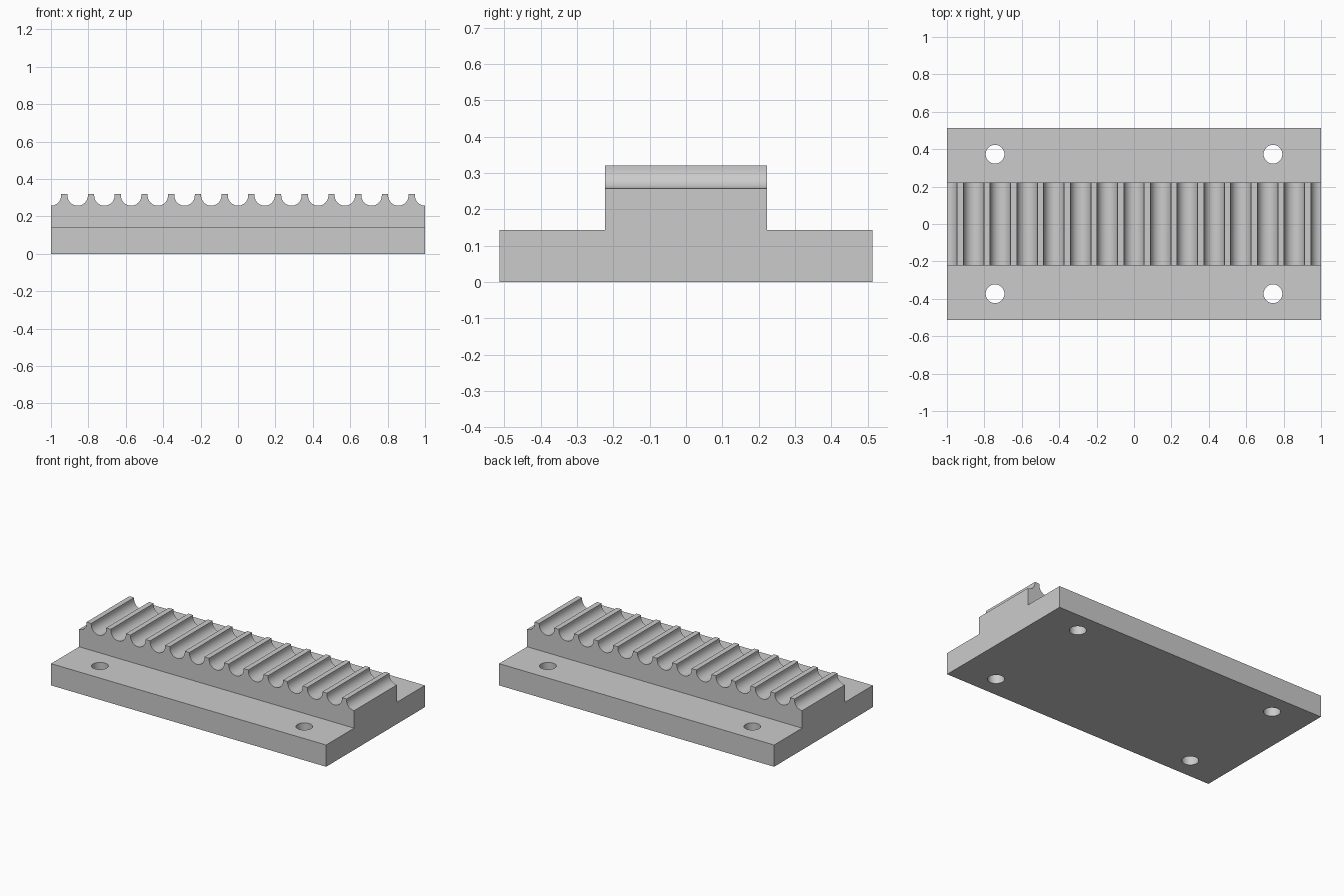
import bpy
import bmesh
import math

if "Cube" in bpy.data.objects:
    bpy.data.objects.remove(bpy.data.objects["Cube"])

HALF_LEN = 1.0
PITCH = 1 / 7          # spacing of the rack grooves
BASE_Y, BASE_Z = 0.513, 0.143
RACK_Y, RACK_Z = 0.2225, 0.32
GROOVE_R, GROOVE_Z = 0.0545, 0.312
HOLE_X, HOLE_Y, HOLE_R = 0.743, 0.373, 0.05


def prism(bm, points, sweep):
    """Extrude a closed polygon along a vector."""
    face = bm.faces.new([bm.verts.new(p) for p in points])
    out = bmesh.ops.extrude_face_region(bm, geom=[face], use_keep_orig=True)
    moved = [g for g in out["geom"] if isinstance(g, bmesh.types.BMVert)]
    bmesh.ops.translate(bm, verts=moved, vec=sweep)


def make_object(name, bm):
    bmesh.ops.recalc_face_normals(bm, faces=bm.faces[:])
    mesh = bpy.data.meshes.new(name)
    bm.to_mesh(mesh)
    bm.free()
    obj = bpy.data.objects.new(name, mesh)
    bpy.context.collection.objects.link(obj)
    return obj


# Body: stepped cross-section swept along x
half = [(BASE_Y, 0), (BASE_Y, BASE_Z), (RACK_Y, BASE_Z), (RACK_Y, RACK_Z)]
section = half + [(-y, z) for y, z in reversed(half)]
bm = bmesh.new()
prism(bm, [(-HALF_LEN, y, z) for y, z in section], (2 * HALF_LEN, 0, 0))
body = make_object("rack_body", bm)

# Cutters: round-bottomed grooves (half grooves at both ends) and bolt holes
bm = bmesh.new()
for k in range(-7, 8):
    x = k * PITCH
    arc = [math.pi * (1 + i / 20) for i in range(21)]
    pts = [(x + GROOVE_R * math.cos(a), -0.3, GROOVE_Z + GROOVE_R * math.sin(a)) for a in arc]
    pts += [(x + GROOVE_R, -0.3, 0.4), (x - GROOVE_R, -0.3, 0.4)]
    prism(bm, pts, (0, 0.6, 0))
for sx in (-1, 1):
    for sy in (-1, 1):
        ring = [2 * math.pi * i / 40 for i in range(40)]
        prism(bm, [(sx * HOLE_X + HOLE_R * math.cos(a),
                    sy * HOLE_Y + HOLE_R * math.sin(a), -0.1) for a in ring], (0, 0, 0.35))
cutter = make_object("groove_and_hole_cutter", bm)
cutter.hide_render = True

# Cut the body, then remove the helper
bpy.context.view_layer.objects.active = body
body.select_set(True)
cut = body.modifiers.new("cuts", 'BOOLEAN')
cut.operation = 'DIFFERENCE'
cut.solver = 'EXACT'
cut.object = cutter
bpy.ops.object.modifier_apply(modifier=cut.name)
bpy.data.objects.remove(cutter)

# Plain grey finish, smooth grooves and holes with crisp edges
grey = bpy.data.materials.new("light_grey")
grey.diffuse_color = (0.6, 0.6, 0.6, 1)
grey.use_nodes = True
grey.node_tree.nodes["Principled BSDF"].inputs["Base Color"].default_value = grey.diffuse_color
body.data.materials.clear()
body.data.materials.append(grey)
bpy.ops.object.shade_smooth_by_angle(angle=math.radians(30))
